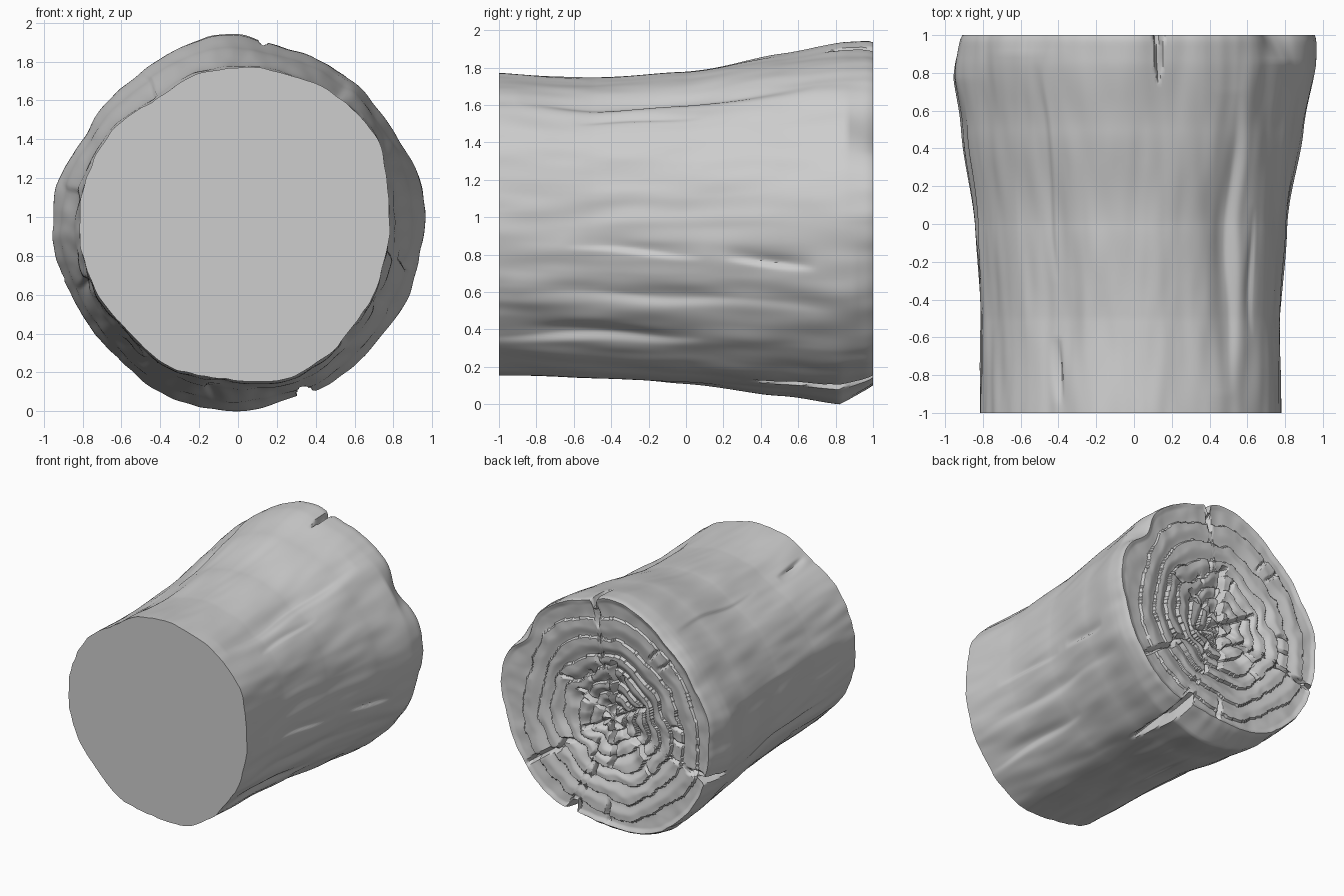
import bpy, bmesh, math, random
from mathutils import Vector, noise

random.seed(4)
cube = bpy.data.objects.get("Cube")
if cube:
    bpy.data.objects.remove(cube)

AROUND, ALONG, RINGS = 480, 100, 90
CENTRE_X, CENTRE_Z = -0.02, 0.955

# Outline radii in hundredths, every fifteen degrees from +x towards +z
CUT_END = [79, 81, 85, 85, 84, 82, 80, 79, 76, 78, 79, 80,
           79, 79, 78, 77, 79, 79, 79, 82, 83, 81, 80, 79]
FLARED_END = [98, 98, 95, 96, 95, 95, 98, 96, 93, 91, 90, 94,
              94, 93, 92, 91, 93, 95, 96, 94, 95, 95, 96, 97]
# Along y: share of the flared outline, and sag of the trunk's middle
FLARE = [(-1, 0.03), (-0.5, 0), (0, 0.21), (0.5, 0.67), (0.85, 1), (1, 1)]
SAG = [(-1, 0), (-0.5, 0.022), (0, 0.02), (0.6, 0.005), (1, 0)]

# Bark gouges: angle, twist, start y, end y, depth, width
GOUGES = [(-8, -3, -0.65, 0.1, 0.02, 0.06), (-12, -2, 0.2, 0.7, 0.025, 0.05),
          (52, 2, -0.9, 0.7, 0.045, 0.13), (121, 1, -0.3, 0.85, 0.015, 0.05),
          (119, 0, -0.95, -0.6, 0.025, 0.05), (-45, 3, -1.1, 0.1, 0.025, 0.09),
          (-26, -2, -0.9, 0.8, 0.02, 0.12), (42, 2, -0.6, 0.1, 0.012, 0.04),
          (200, 3, -0.7, 0.5, 0.02, 0.06), (168, -3, -0.4, 0.7, 0.012, 0.06),
          (235, 4, -0.8, 0.3, 0.02, 0.07), (262, 2, -0.3, 0.6, 0.015, 0.06)]
# Splits at the flared rim: angle, start y, depth, half width
SPLITS = [(81, 0.74, 0.065, 0.03), (293, 0.35, 0.10, 0.06), (197, 0.75, 0.07, 0.035)]
# Worn corners of the rim: angle, spread, start y, depth
WORN = [(272, 26, 0.82, 0.1), (182, 24, 0.77, 0.05), (33, 9, 0.86, 0.07),
        (-20, 16, 0.9, 0.02), (130, 14, 0.9, 0.02)]
# Cracks on the end grain: angle, inner radius, outer radius, depth, width
CRACKS = [(81, 0.72, 1, 0.07, 0.022), (-36, 0.4, 1, 0.06, 0.022),
          (293, 0.75, 1, 0.09, 0.05), (197, 0.7, 1, 0.07, 0.03),
          (272, 0.65, 0.95, 0.05, 0.02), (92, 0, 0.48, 0.08, 0.03),
          (150, 0, 0.35, 0.05, 0.02), (215, 0, 0.4, 0.06, 0.025),
          (270, 0, 0.4, 0.06, 0.025), (330, 0, 0.3, 0.05, 0.02),
          (30, 0, 0.35, 0.05, 0.02)]
RING_EDGES = [0, 0.1, 0.2, 0.3, 0.4, 0.51, 0.64, 0.8, 1.2]
# Short random breaks, each across a single ring
for _ in range(16):
    n = random.randint(2, 6)
    CRACKS.append((random.uniform(0, 360), RING_EDGES[n], RING_EDGES[n + 1], 0.03, 0.018))


def smooth(a, b, v):
    t = min(1, max(0, (v - a) / (b - a)))
    return t * t * (3 - 2 * t)


def turn(a, b):
    return (a - b + 180) % 360 - 180


def outline(table, angle):
    """Periodic spline through a table of radii."""
    n = len(table)
    s = (angle % 360) * n / 360
    i, t = int(s), s % 1
    a, b, c, d = (table[(i + k) % n] / 100 for k in (-1, 0, 1, 2))
    return b + t * (c - a + t * (2*a - 5*b + 4*c - d + t * (3*(b - c) + d - a))) / 2


def along(table, y):
    """Softly eased value along the trunk."""
    for (a, p), (b, q) in zip(table, table[1:]):
        if y <= b:
            break
    return p + (q - p) * (0.5 * smooth(a, b, y) + 0.5 * (y - a) / (b - a))


def bark_radius(angle, y):
    t = along(FLARE, y)
    r = outline(CUT_END, angle) * (1 - t) + outline(FLARED_END, angle) * t
    rad = math.radians(angle)
    c, s = math.cos(rad), math.sin(rad)
    # Broad lumps and fine lengthwise grain
    r += 0.012 * noise.noise(Vector((c * 4, s * 4, y * 1.3)))
    r += 0.007 * noise.noise(Vector((c * 10, s * 10, y * 3 + 5)))
    for a, twist, y0, y1, depth, width in GOUGES:
        if y0 < y < y1:
            u = (y - y0) / (y1 - y0)
            d = math.radians(turn(angle, a + twist * (u - 0.5) + 0.8 * math.sin(y * 7 + a)))
            w = width if d > 0 else width * 0.35
            r -= depth * math.sin(math.pi * u) * math.exp(-(d / w) ** 2)
    for a, y0, depth, width in SPLITS:
        if y > y0:
            u = (y - y0) / (1 - y0)
            d = abs(math.radians(turn(angle, a))) / (width * (0.3 + 0.7 * u))
            r -= depth * min(1, 2 * u) * max(0, min(1, 1.8 * (1 - d)))
    for a, spread, y0, depth in WORN:
        if y > y0:
            r -= depth * math.exp(-(turn(angle, a) / spread) ** 2) * (y - y0) / (1 - y0)
    return r - 0.008 * smooth(0.97, 1, y)


def grain_depth(angle, r):
    """Broken growth rings, radial cracks and a sunken heart."""
    rad = math.radians(angle)
    c, s = math.cos(rad), math.sin(rad)
    wob = noise.noise(Vector((c * 2, s * 2, r * 3)))
    chip = noise.noise(Vector((c * r * 9, s * r * 9, 3)))
    ring = max(0, r + (0.06 * wob + 0.025 * chip) * min(1, r * 4))
    i = max(k for k, e in enumerate(RING_EDGES[:-1]) if ring >= e)
    low, high = RING_EDGES[i], RING_EDGES[i + 1]
    # Each ring leans outwards and sinks by its own uneven amount
    lean = 1 - smooth(0, 0.6, (ring - low) / (high - low))
    uneven = 0.5 + noise.noise(Vector((c * 2.5, s * 2.5, i * 7.3)))
    weak = 1.1 - 0.8 * r
    depth = weak * (0.02 * uneven + 0.035 * lean * (i > 0))
    depth += 0.02 * (1 - smooth(0.1, 0.6, r)) + 0.008 * chip
    for a, r0, r1, d, w in CRACKS:
        if r0 <= r <= r1:
            off = turn(angle, a + 9 * noise.noise(Vector((r * 9, a, 0))) * (1 - r))
            side = abs(math.radians(off)) * max(r, 0.02) / w
            depth += d * max(0, 1 - side) * smooth(r0 - 0.01, r0 + 0.08, r)
    return max(0, depth)


def point(bm, angle, r, y, level):
    rad = math.radians(angle)
    return bm.verts.new((CENTRE_X + r * math.cos(rad), y, level + r * math.sin(rad)))


def bridge(bm, first, second):
    for i in range(AROUND):
        j = (i + 1) % AROUND
        bm.faces.new((first[i], first[j], second[j], second[i]))


bm = bmesh.new()
angles = [360 * i / AROUND for i in range(AROUND)]

# Bark side, from the clean cut to the flared rim
loops = []
for k in range(ALONG + 1):
    y = -1 + 2 * k / ALONG
    level = CENTRE_Z - along(SAG, y)
    loops.append([point(bm, a, bark_radius(a, y), y, level) for a in angles])

# Weathered end grain
rim = [bark_radius(a, 1) for a in angles]
for k in range(1, RINGS):
    f = 1 - k / RINGS
    edge = min(1, (1 - f) / 0.035)
    loops.append([point(bm, a, R * f, 1 - edge * grain_depth(a, R * f), CENTRE_Z)
                  for a, R in zip(angles, rim)])
for first, second in zip(loops, loops[1:]):
    bridge(bm, first, second)
heart = bm.verts.new((CENTRE_X, 0.95, CENTRE_Z))
for i in range(AROUND):
    bm.faces.new((loops[-1][i], loops[-1][(i + 1) % AROUND], heart))

# Flat cut end
bm.faces.new(loops[0])
bmesh.ops.recalc_face_normals(bm, faces=bm.faces[:])
lowest = min(v.co.z for v in bm.verts)
bmesh.ops.translate(bm, verts=bm.verts[:], vec=(0, 0, -lowest))

mesh = bpy.data.meshes.new("log")
bm.to_mesh(mesh)
bm.free()
log = bpy.data.objects.new("log", mesh)
bpy.context.collection.objects.link(log)

# Single plain grey
grey = bpy.data.materials.new("light_grey")
grey.use_nodes = True
colour = (0.61, 0.61, 0.61, 1)
grey.diffuse_color = colour
grey.node_tree.nodes["Principled BSDF"].inputs["Base Color"].default_value = colour
mesh.materials.append(grey)

bpy.ops.object.select_all(action="DESELECT")
log.select_set(True)
bpy.context.view_layer.objects.active = log
bpy.ops.object.shade_smooth_by_angle(angle=math.radians(40))
